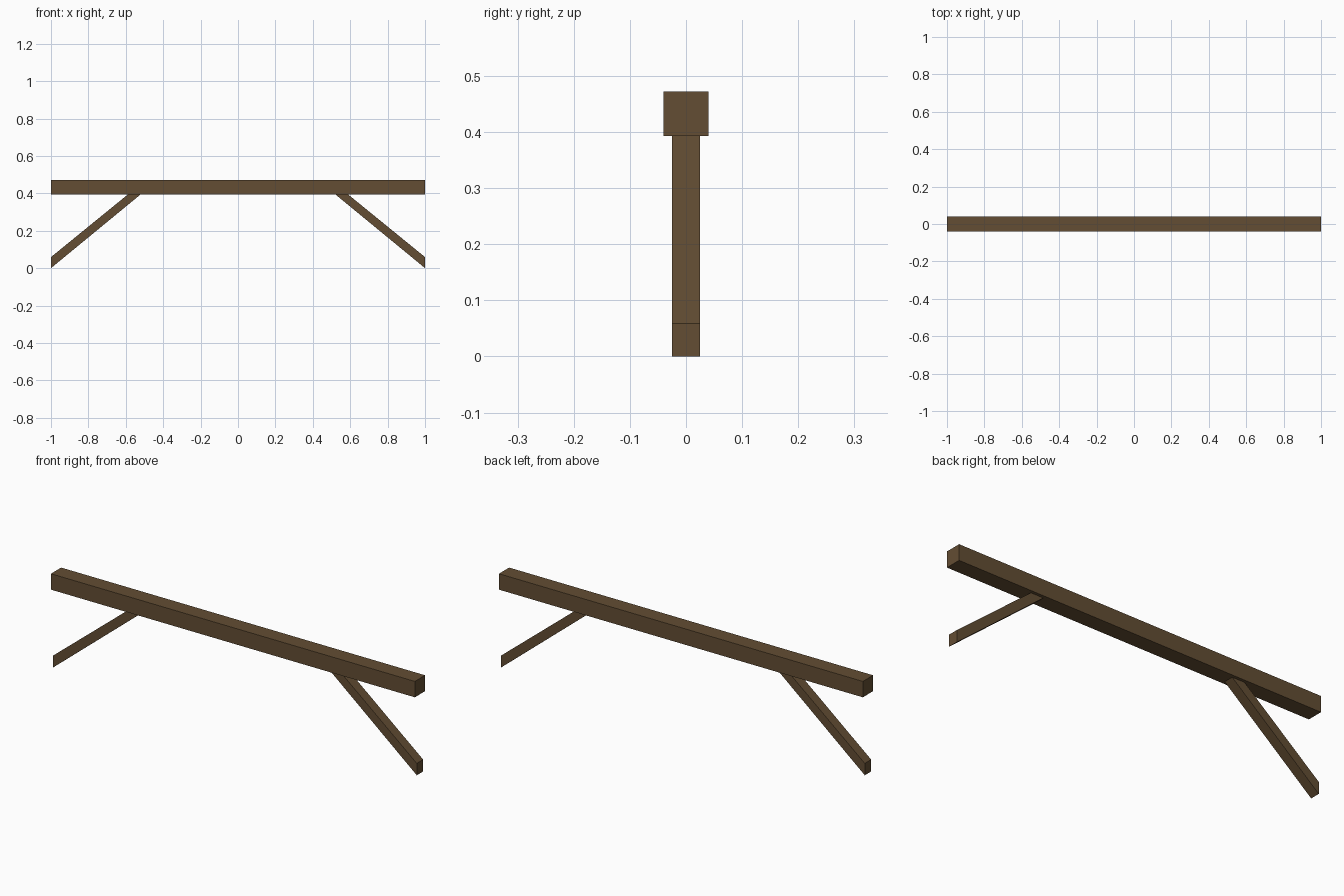
import bpy

if "Cube" in bpy.data.objects:
    bpy.data.objects.remove(bpy.data.objects["Cube"])

wood = bpy.data.materials.new("dark brown wood")
wood.diffuse_color = (0.125, 0.075, 0.033, 1)
wood.use_nodes = True
wood.node_tree.nodes["Principled BSDF"].inputs["Base Color"].default_value = wood.diffuse_color


def extrude_profile(name, profile, half_depth):
    """Prism from an x-z profile (counter-clockwise seen from the front)."""
    n = len(profile)
    verts = [(x, y, z) for y in (-half_depth, half_depth) for x, z in profile]
    faces = [tuple(range(n)), tuple(reversed(range(n, 2 * n)))]
    faces += [(i, i + n, (i + 1) % n + n, (i + 1) % n) for i in range(n)]
    mesh = bpy.data.meshes.new(name)
    mesh.from_pydata(verts, [], faces)
    mesh.materials.append(wood)
    obj = bpy.data.objects.new(name, mesh)
    bpy.context.collection.objects.link(obj)
    return obj


BOTTOM, TOP = 0.393, 0.472

# Horizontal beam
extrude_profile("beam", [(-1, BOTTOM), (1, BOTTOM), (1, TOP), (-1, TOP)], 0.04)

# Diagonal braces, cut upright at the foot and level under the beam
brace = [(1, 0), (1, 0.059), (0.59, BOTTOM), (0.522, BOTTOM)]
extrude_profile("right_brace", brace, 0.025)
extrude_profile("left_brace", [(-x, z) for x, z in reversed(brace)], 0.025)
